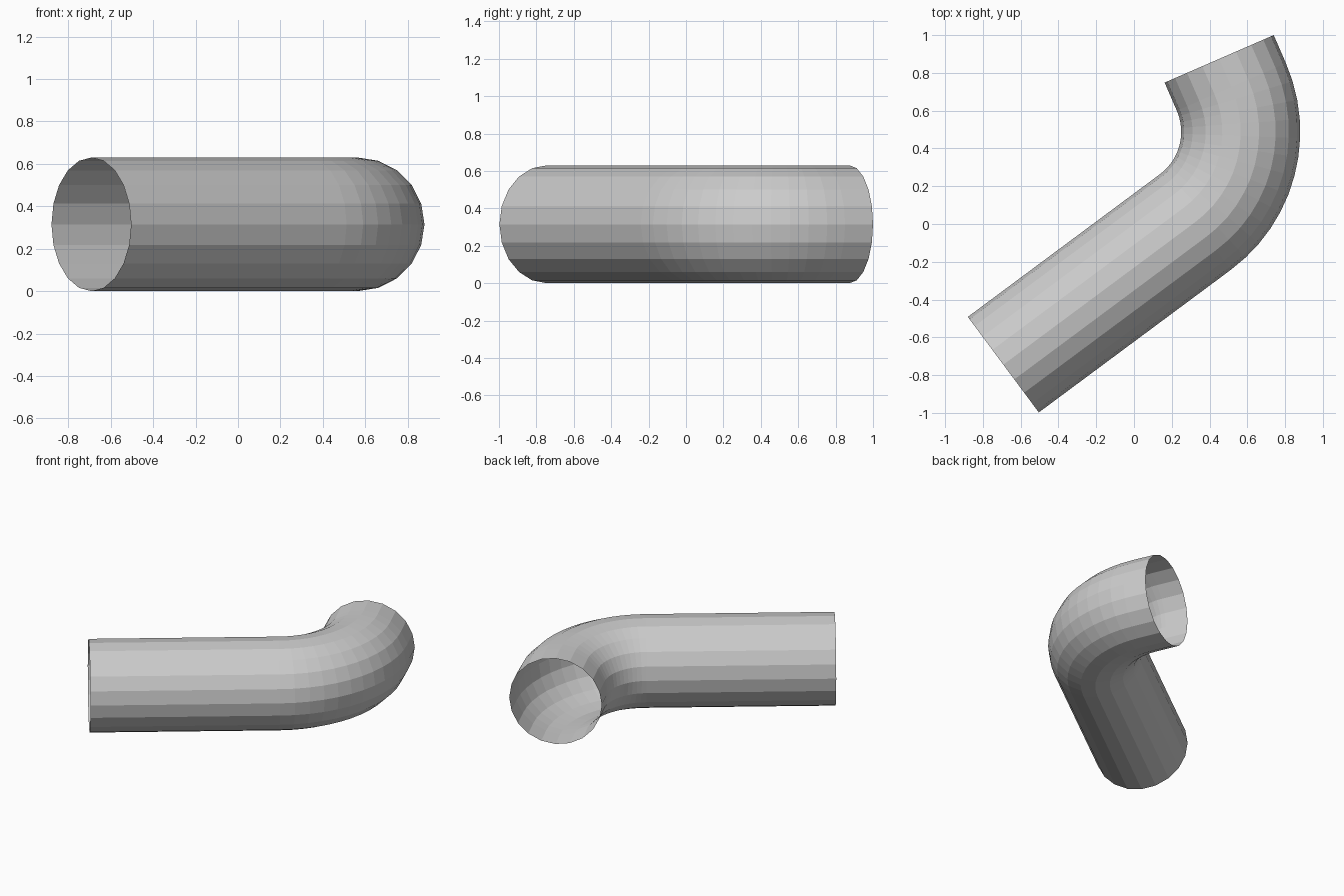
import bpy, bmesh
from math import sin, cos, pi, radians
from mathutils import Vector

if "Cube" in bpy.data.objects:
    bpy.data.objects.remove(bpy.data.objects["Cube"])

SIDES, BEND_STEPS = 20, 12
R = 0.315                      # tube radius
BEND_R = 0.595                 # centreline bend radius
A0, A1 = radians(36.6), radians(113.5)   # headings at start and end
C = Vector((-0.03, 0.488, R))  # bend centre


def heading(a):
    return Vector((cos(a), sin(a), 0))


def bend_point(a):
    return C + BEND_R * Vector((sin(a), -cos(a), 0))


# Centreline: long straight, round bend, short straight
arc = [A0 + (A1 - A0) * i / BEND_STEPS for i in range(BEND_STEPS + 1)]
long_run = (bend_point(A0) - Vector((-0.693, -0.743, R))).dot(heading(A0))
short_run = (Vector((0.4525, 0.875, R)) - bend_point(A1)).dot(heading(A1))
path = [(bend_point(A0) - long_run * heading(A0), A0)]
path += [(bend_point(a), a) for a in arc]
path += [(bend_point(A1) + short_run * heading(A1), A1)]

# Open-ended tube wall swept along the centreline
bm = bmesh.new()
rings = []
for p, a in path:
    side = Vector((sin(a), -cos(a), 0))
    rings.append([bm.verts.new(p + R * (cos(t) * side + sin(t) * Vector((0, 0, 1))))
                  for t in (2 * pi * k / SIDES for k in range(SIDES))])
for r0, r1 in zip(rings, rings[1:]):
    for k in range(SIDES):
        n = (k + 1) % SIDES
        bm.faces.new((r0[k], r0[n], r1[n], r1[k]))
bmesh.ops.recalc_face_normals(bm, faces=bm.faces)

mesh = bpy.data.meshes.new("bent_pipe")
bm.to_mesh(mesh)
bm.free()
pipe = bpy.data.objects.new("bent_pipe", mesh)
bpy.context.collection.objects.link(pipe)
